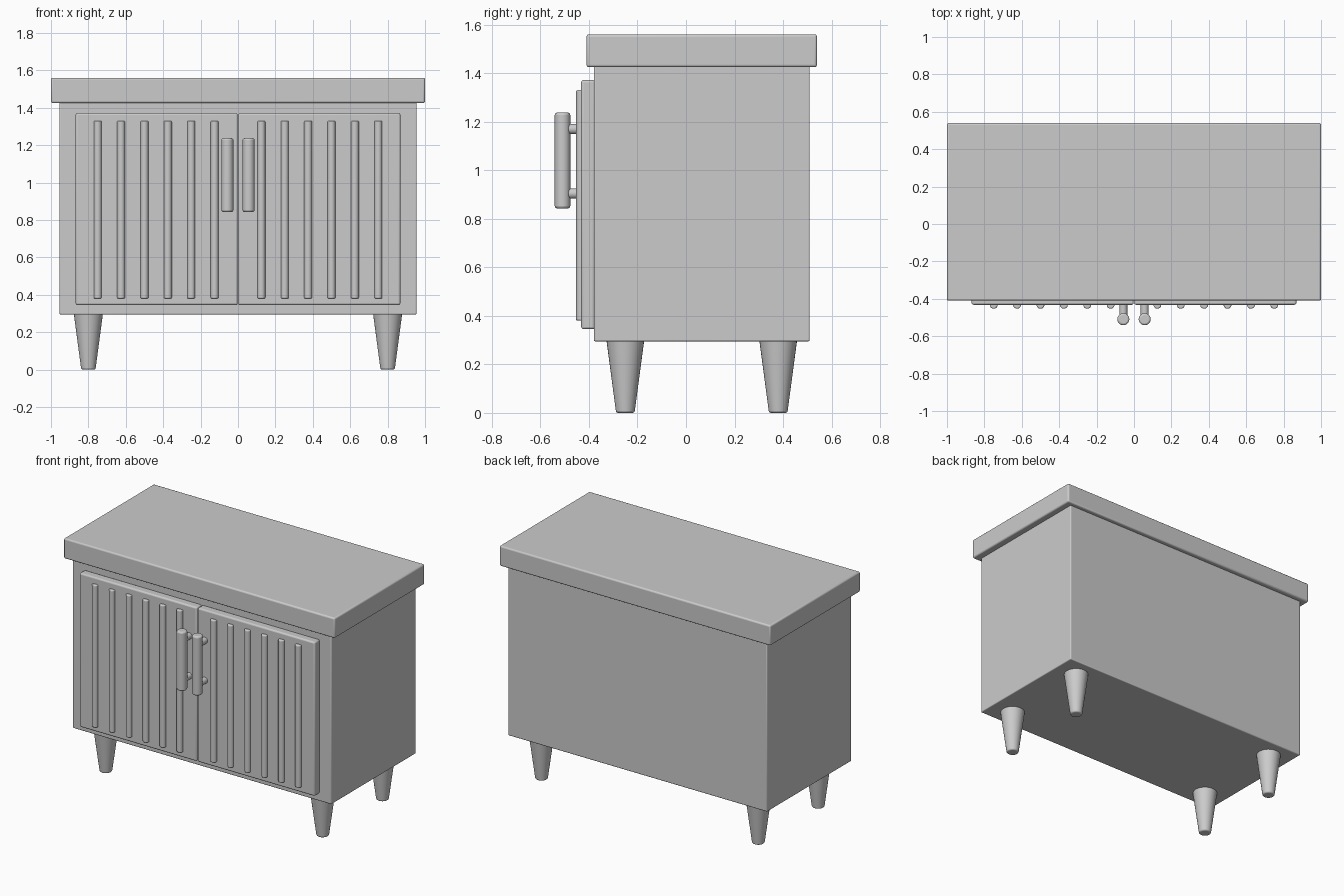
import bpy
import math

cube = bpy.data.objects.get("Cube")
if cube:
    bpy.data.objects.remove(cube, do_unlink=True)

# Single painted finish
grey = bpy.data.materials.new("plain_grey")
grey.use_nodes = True
color = (0.6, 0.6, 0.6, 1)
grey.diffuse_color = color
grey.node_tree.nodes["Principled BSDF"].inputs["Base Color"].default_value = color


def finish(obj, name, bevel, segments=3):
    """Name, paint, round the edges and smooth a part."""
    obj.name = name
    obj.data.materials.append(grey)
    bpy.ops.object.transform_apply(location=False, rotation=True, scale=True)
    if bevel:
        mod = obj.modifiers.new("rounded_edges", "BEVEL")
        mod.width = bevel
        mod.segments = segments
        mod.limit_method = "ANGLE"
        mod.angle_limit = math.radians(50)
    bpy.ops.object.shade_smooth_by_angle(angle=math.radians(35))
    return obj


def box(name, low, high, bevel):
    center = [(a + b) / 2 for a, b in zip(low, high)]
    bpy.ops.mesh.primitive_cube_add(size=1, location=center)
    obj = bpy.context.object
    obj.scale = [b - a for a, b in zip(low, high)]
    return finish(obj, name, bevel)


def rod(name, center, radius, length, bevel, along_y=False, sides=32):
    tilt = (math.pi / 2, 0, 0) if along_y else (0, 0, 0)
    bpy.ops.mesh.primitive_cylinder_add(vertices=sides, radius=radius, depth=length,
                                        location=center, rotation=tilt)
    return finish(bpy.context.object, name, bevel)


# Cabinet body and overhanging top
box("cabinet_body", (-0.955, -0.38, 0.295), (0.955, 0.51, 1.435), 0.006)
box("top_slab", (-1, -0.41, 1.425), (1, 0.54, 1.56), 0.01)

for side, s in (("left", 1), ("right", -1)):
    # Door panel
    inner, outer = sorted((s * 0.002, s * 0.868))
    box(f"{side}_door", (inner, -0.432, 0.345), (outer, -0.375, 1.372), 0.01)

    # Half-round ribs on the door
    for i in range(6):
        rod(f"{side}_door_rib_{i + 1}", (s * 0.125 * (i + 1), -0.432, 0.855),
            0.021, 0.95, 0.006, sides=24)

    # Round bar handle on two posts
    rod(f"{side}_handle", (s * 0.057, -0.509, 1.04), 0.032, 0.395, 0.01)
    for level, z in (("lower", 0.904), ("upper", 1.17)):
        rod(f"{side}_handle_{level}_post", (s * 0.057, -0.464, z), 0.021, 0.08, 0, True)

    # Tapered legs
    for end, y in (("front", -0.25), ("back", 0.38)):
        bpy.ops.mesh.primitive_cone_add(vertices=32, radius1=0.038, radius2=0.078,
                                        depth=0.3, location=(s * 0.8, y, 0.15))
        finish(bpy.context.object, f"{end}_{side}_leg", 0.008)
